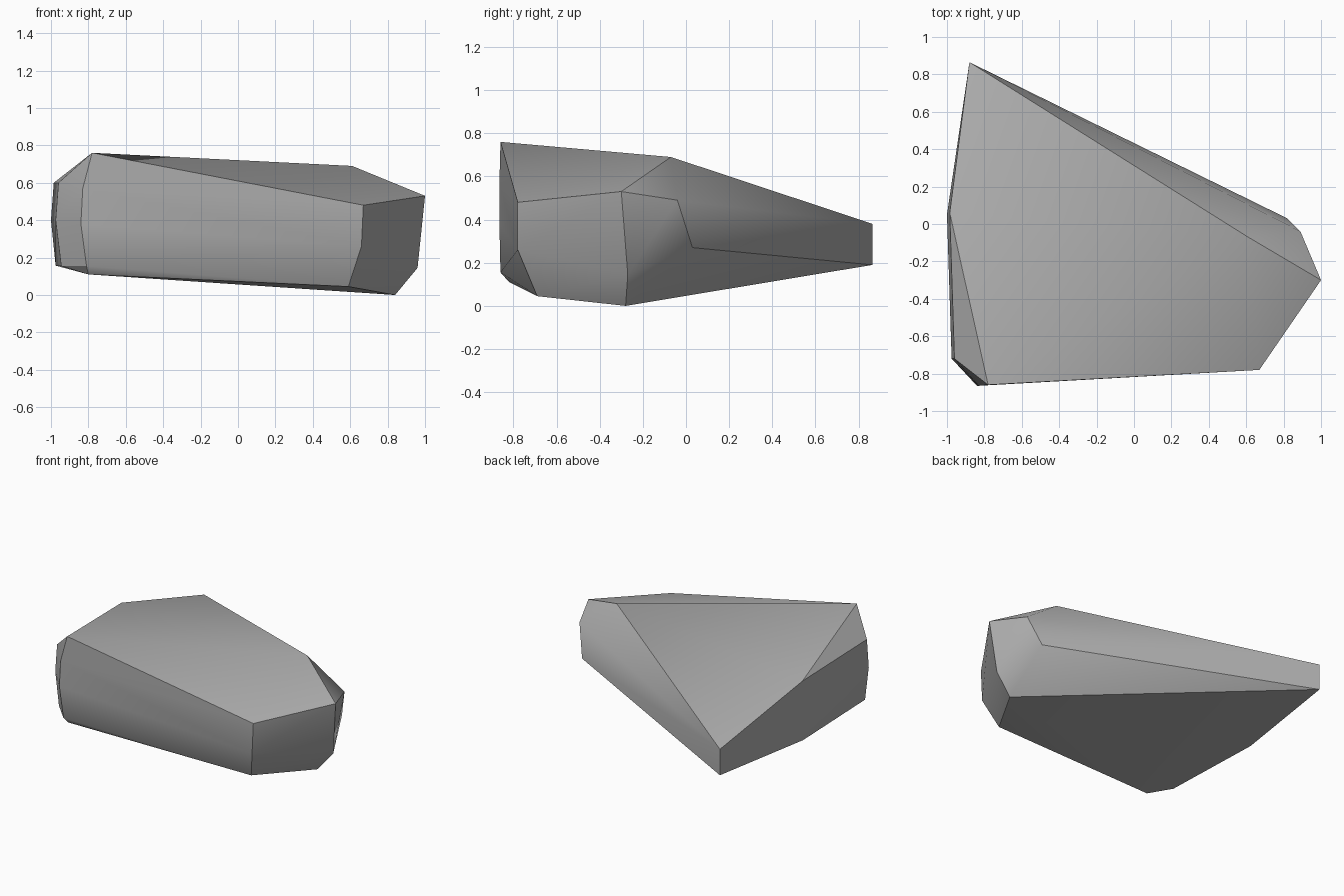
import bpy
import bmesh
import math

# Remove the default object only
default_cube = bpy.data.objects.get("Cube")
if default_cube is not None:
    bpy.data.objects.remove(default_cube, do_unlink=True)


def make_material(name, colour):
    """Plain flat material with matching viewport and render colour."""
    material = bpy.data.materials.new(name)
    material.use_nodes = True
    material.diffuse_color = colour
    shader = next(n for n in material.node_tree.nodes if n.type == "BSDF_PRINCIPLED")
    shader.inputs["Base Color"].default_value = colour
    shader.inputs["Roughness"].default_value = 0.9
    return material


def make_hull(name, corner_groups, material):
    """Wrap a convex faceted skin around groups of corner points."""
    bm = bmesh.new()
    for group in corner_groups:
        for corner in group:
            bm.verts.new(corner)
    bmesh.ops.convex_hull(bm, input=bm.verts[:])
    loose = [v for v in bm.verts if not v.link_faces]
    bmesh.ops.delete(bm, geom=loose, context="VERTS")
    bmesh.ops.recalc_face_normals(bm, faces=bm.faces[:])
    mesh = bpy.data.meshes.new(name)
    bm.to_mesh(mesh)
    bm.free()
    mesh.materials.append(material)
    stone = bpy.data.objects.new(name, mesh)
    bpy.context.collection.objects.link(stone)
    return stone


# Each group runs down one upright edge of the stone, top to bottom
front_right_edge = [(-.78, -.86, .76), (-.83, -.865, .57), (-.84, -.865, .38),
                    (-.81, -.86, .155), (-.8, -.82, .11)]
right_chamfer = [(-.96, -.72, .6), (-.975, -.72, .4), (-.945, -.72, .155)]
right_edge = [(-.985, .06, .6), (-1, .05, .4), (-.975, .04, .157)]
back_tip = [(-.88, .865, .38), (-.88, .865, .19)]
back_left_edge = [(.61, -.07, .69), (.89, -.04, .49), (.82, .03, .27)]
left_edge = [(1, -.3, .53), (.96, -.27, .145), (.84, -.28, 0)]
front_left_edge = [(.67, -.78, .48), (.66, -.78, .26), (.59, -.69, .045)]

stone_grey = make_material("stone_grey", (.42, .42, .42, 1))
rock = make_hull(
    "rock",
    [front_right_edge, right_chamfer, right_edge, back_tip,
     back_left_edge, left_edge, front_left_edge],
    stone_grey,
)

# Soft shading on shallow bends, crisp on the main ridges
bpy.ops.object.select_all(action="DESELECT")
rock.select_set(True)
bpy.context.view_layer.objects.active = rock
bpy.ops.object.shade_smooth_by_angle(angle=math.radians(30))
